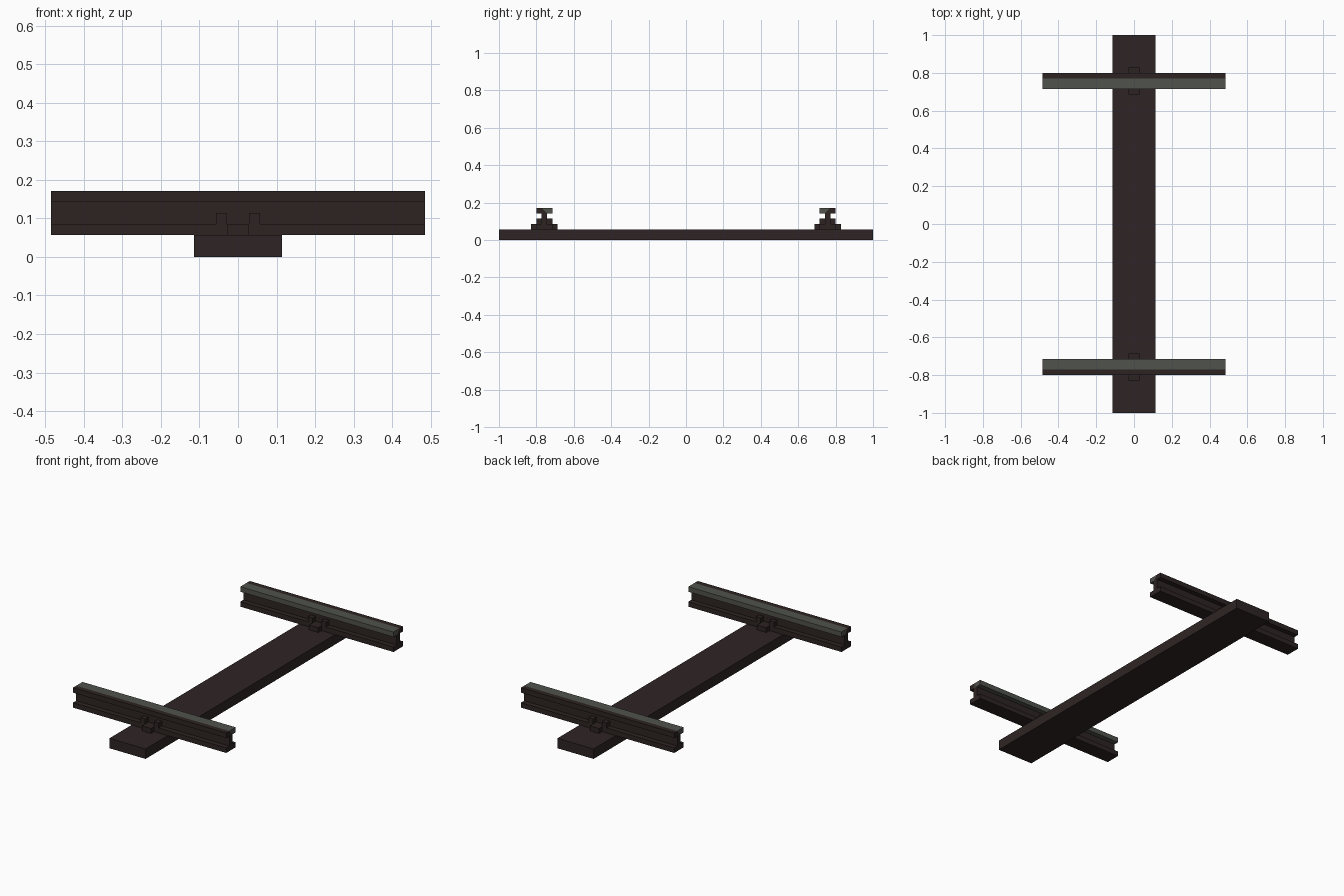
import bpy
import bmesh

if "Cube" in bpy.data.objects:
    bpy.data.objects.remove(bpy.data.objects["Cube"])

U = 1 / 35  # the model sits on a regular grid of 70 units per 2.0


def material(name, rgb):
    m = bpy.data.materials.new(name)
    m.diffuse_color = (*rgb, 1)
    m.use_nodes = True
    m.node_tree.nodes["Principled BSDF"].inputs["Base Color"].default_value = m.diffuse_color
    return m


wood = material("dark brown wood", (0.028, 0.018, 0.018))
rust = material("dark brown steel", (0.026, 0.0175, 0.0165))
grey = material("worn grey steel", (0.080, 0.084, 0.072))


def prism(name, profile, x0, x1, mat):
    """Extrude a (y, z) outline along x; all values in grid units."""
    bm = bmesh.new()
    face = bm.faces.new([bm.verts.new((x0 * U, y * U, z * U)) for y, z in profile])
    ext = bmesh.ops.extrude_face_region(bm, geom=[face])
    verts = [v for v in ext["geom"] if isinstance(v, bmesh.types.BMVert)]
    bmesh.ops.translate(bm, verts=verts, vec=((x1 - x0) * U, 0, 0))
    bmesh.ops.recalc_face_normals(bm, faces=bm.faces)
    me = bpy.data.meshes.new(name)
    bm.to_mesh(me)
    bm.free()
    me.materials.append(mat)
    ob = bpy.data.objects.new(name, me)
    bpy.context.collection.objects.link(ob)
    return ob


def box(name, x0, x1, y0, y1, z0, z1, mat):
    return prism(name, [(y0, z0), (y1, z0), (y1, z1), (y0, z1)], x0, x1, mat)


# Sleeper under both rails
box("sleeper", -4, 4, -35, 35, 0, 2, wood)

for side, s in (("front", -1), ("back", 1)):
    def across(a, b):
        """Sorted y range from offsets measured outward from the rail centre."""
        return sorted((s * (26.5 + a), s * (26.5 + b)))

    # Rail: foot, web and the brown outer lip of the head
    outline = [(-1.5, 2), (1.5, 2), (1.5, 3), (.5, 3), (.5, 5), (1.5, 5),
               (1.5, 6), (.5, 6), (-.5, 5), (-.5, 3), (-1.5, 3)]
    prism(side + "_rail", [(s * (26.5 + y), z) for y, z in outline], -17, 17, rust)

    # Worn running surface on the inner two thirds of the head
    box(side + "_rail_head", -17, 17, *across(-1.5, .5), 5, 6, grey)

    # Fastening: lugs beside the foot, and prongs on top of it
    for part, d in (("inner", -1), ("outer", 1)):
        box(f"{side}_{part}_lug", -1, 1, *across(d * .5, d * 2.5), 2, 3, rust)
        for hand, x in (("left", -2), ("right", 1)):
            box(f"{side}_{part}_{hand}_prong", x, x + 1,
                *across(d * .5, d * 1.5), 3, 4, rust)
